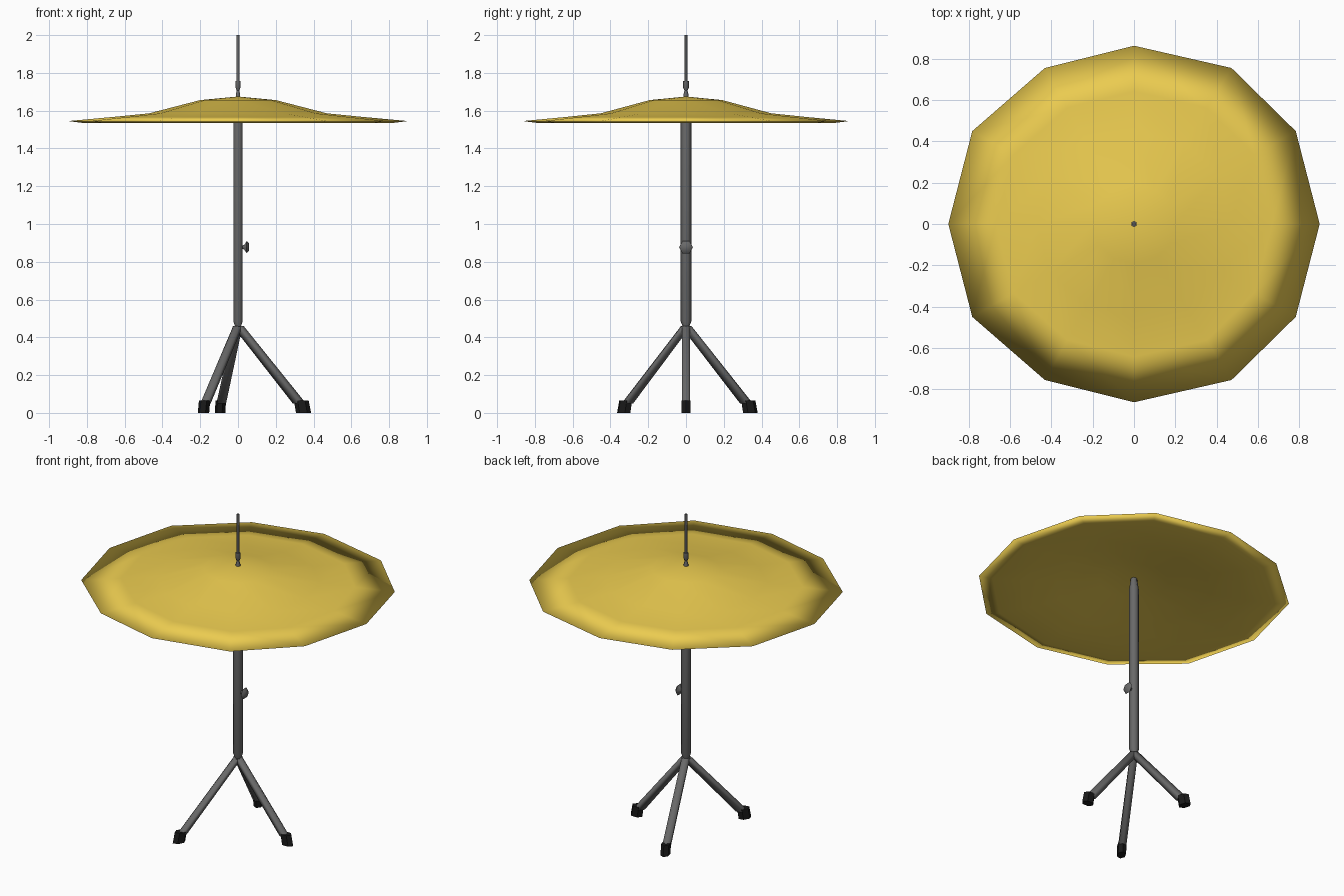
import bpy, bmesh
from math import pi, cos, sin, radians
from mathutils import Vector, Matrix

if "Cube" in bpy.data.objects:
    bpy.data.objects.remove(bpy.data.objects["Cube"])


def material(name, rgb):
    m = bpy.data.materials.new(name)
    m.diffuse_color = (*rgb, 1)
    m.use_nodes = True
    m.node_tree.nodes["Principled BSDF"].inputs["Base Color"].default_value = m.diffuse_color
    return m


GOLD = material("brass", (0.83, 0.60, 0.08))
STEEL = material("dark_steel", (0.14, 0.14, 0.14))
RUBBER = material("rubber", (0.01, 0.01, 0.01))


def loft(name, rings, mat, sharp=None):
    """Skin a list of rings; a ring with one point is a pole, open ends are capped."""
    bm = bmesh.new()
    rows = [[bm.verts.new(p) for p in r] for r in rings]
    for a, b in zip(rows, rows[1:]):
        n = max(len(a), len(b))
        for i in range(n):
            j = (i + 1) % n
            quad = [a[i % len(a)], a[j % len(a)], b[j % len(b)], b[i % len(b)]]
            bm.faces.new(list(dict.fromkeys(quad)))
    for r in (rows[0], rows[-1]):
        if len(r) > 2:
            bm.faces.new(r)
    bmesh.ops.recalc_face_normals(bm, faces=bm.faces)
    me = bpy.data.meshes.new(name)
    bm.to_mesh(me)
    bm.free()
    me.materials.append(mat)
    if sharp != 0:
        me.shade_smooth()
        if sharp:
            me.set_sharp_from_angle(angle=radians(sharp))
    ob = bpy.data.objects.new(name, me)
    bpy.context.collection.objects.link(ob)
    return ob


def hexagon(r, z, phase=pi / 2):
    return [Vector((r * cos(phase + k * pi / 3), r * sin(phase + k * pi / 3), z))
            for k in range(6)]


def hex_lathe(name, profile, mat=STEEL, sharp=65):
    return loft(name, [hexagon(r, z) for r, z in profile], mat, sharp)


# Cymbal: thin twelve-sided shell, slightly uneven outline
half = [(1, 0), (.871, .5), (.525, .84), (0, .96), (-.48, .84), (-.871, .5), (-1, 0)]
outline = half + [(x, -y) for x, y in half[5:0:-1]]
profile = [(0, 1.675), (.2, 1.656), (.47, 1.586), (.67, 1.566), (.9, 1.545),
           (.82, 1.535), (.65, 1.54), (.45, 1.562), (.2, 1.605), (0, 1.62)]
loft("cymbal", [[(r * x, r * y, z) for x, y in outline] if r else [(0, 0, z)]
                for r, z in profile], GOLD)

# Central tube and the rod with its nut
hex_lathe("main_tube", [(.012, .44), (.028, .485), (.028, 1.55), (.018, 1.62)])
hex_lathe("top_rod", [(.008, 1.60), (.008, 2.0)])
hex_lathe("cymbal_sleeve", [(.014, 1.66), (.013, 1.685), (.007, 1.712)])
hex_lathe("wing_nut", [(.009, 1.708), (.015, 1.722), (.015, 1.757), (.010, 1.758)])

# Height knob, turned about the x axis
knob = hex_lathe("height_knob", [(.010, .015), (.013, .032), (.037, .046), (.022, .059)])
knob.matrix_world = Matrix.Translation((0, 0, .877)) @ Matrix.Rotation(pi / 2, 4, 'Y')


def slanted(name, sections, angle, mat, sharp):
    """Sheared hexagonal bar: sections are (distance out, z, radial, tangential)."""
    rot = Matrix.Rotation(angle, 3, 'Z')
    rings = []
    for d, z, a, b in sections:
        rings.append([rot @ Vector((d + a * p.x, b * p.y, z)) for p in hexagon(1, 0, 0)])
    loft(name, rings, mat, sharp)


# Three legs with rubber feet
for label, deg, reach in (("right", 0, .335), ("back", 105.5, .342), ("front", -119, .365)):
    ang = radians(deg)
    slanted(label + "_leg", [(0, .46, .030, .024), (reach - .01, .05, .035, .025)],
            ang, STEEL, 65)
    slanted(label + "_foot", [(reach + .012, 0, .040, .027), (reach, .066, .039, .027)],
            ang, RUBBER, 0)
